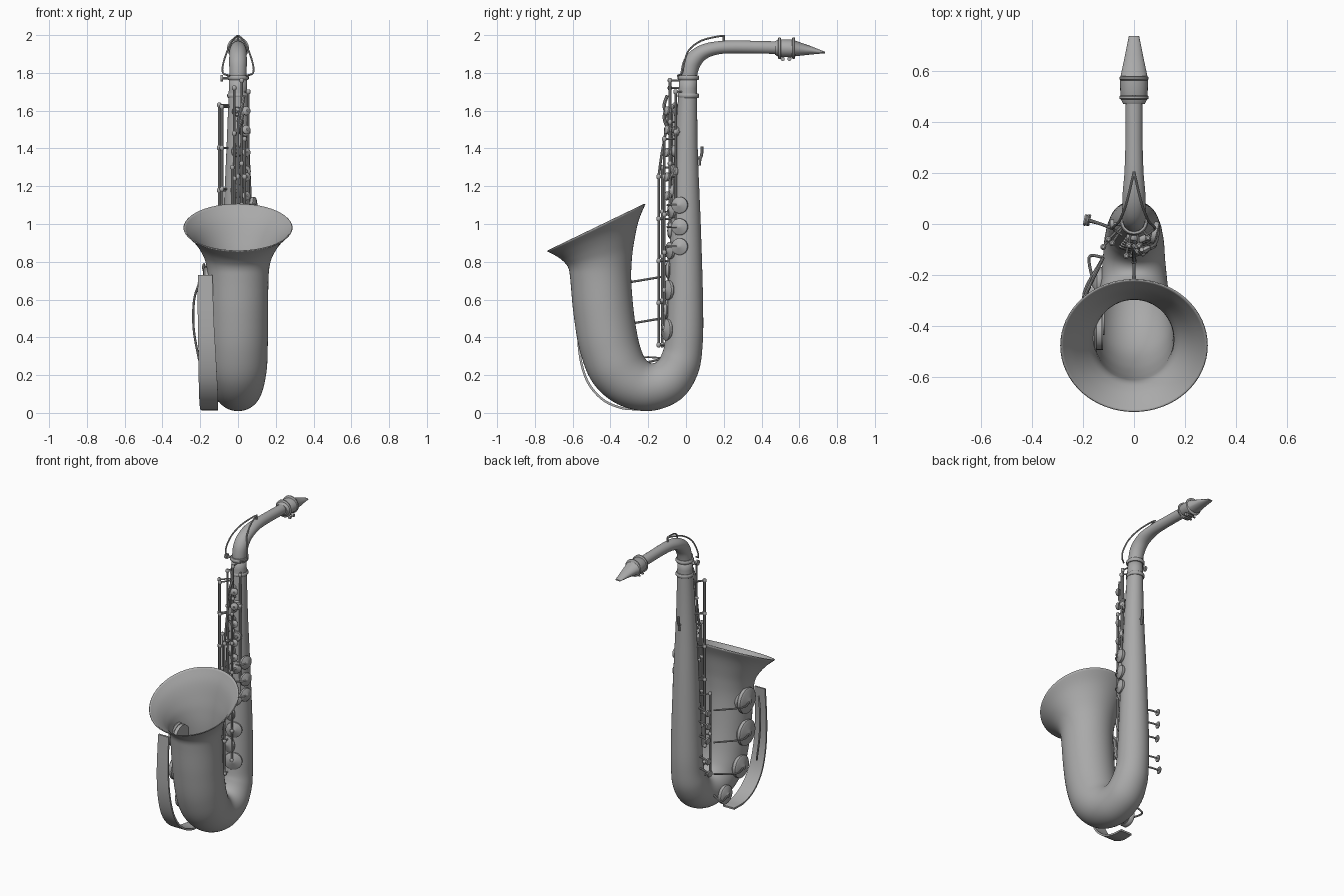
import bpy, bmesh, math
from mathutils import Vector

if "Cube" in bpy.data.objects:
    bpy.data.objects.remove(bpy.data.objects["Cube"])

GREY = (0.4, 0.4, 0.4, 1)
metal = bpy.data.materials.new("brushed grey metal")
metal.use_nodes = True
metal.diffuse_color = GREY
metal.node_tree.nodes["Principled BSDF"].inputs["Base Color"].default_value = GREY


def finish(name, bm, angle=40):
    me = bpy.data.meshes.new(name)
    bmesh.ops.recalc_face_normals(bm, faces=bm.faces)
    bm.to_mesh(me)
    bm.free()
    ob = bpy.data.objects.new(name, me)
    bpy.context.collection.objects.link(ob)
    me.materials.append(metal)
    bpy.ops.object.select_all(action="DESELECT")
    ob.select_set(True)
    bpy.context.view_layer.objects.active = ob
    bpy.ops.object.shade_smooth_by_angle(angle=math.radians(angle))
    return ob


def spline(points, steps):
    """Catmull-Rom samples through tuples of any length."""
    p = [Vector(q) for q in points]
    p = [2 * p[0] - p[1]] + p + [2 * p[-1] - p[-2]]
    out = []
    for i in range(1, len(p) - 2):
        a, b, c, d = p[i - 1:i + 3]
        for k in range(steps):
            t = k / steps
            out.append(0.5 * (2 * b + (c - a) * t + (2 * a - 5 * b + 4 * c - d) * t * t
                              + (3 * b - a - 3 * c + d) * t ** 3))
    return out + [p[-2]]


def loft(bm, rings, cap=False):
    loops = [[bm.verts.new(v) for v in r] for r in rings]
    n = len(loops[0])
    for a, b in zip(loops, loops[1:]):
        for i in range(n):
            bm.faces.new((a[i], a[(i + 1) % n], b[(i + 1) % n], b[i]))
    if cap:
        bm.faces.new(loops[0][::-1])
        bm.faces.new(loops[-1])


def bent_tube(name, edges, steps=5, sides=48, wall=0.0):
    """Round tube given by (y, z) of its outer and inner side outline."""
    rings = []
    for oy, oz, iy, iz in spline(edges, steps):
        o, i = Vector((0, oy, oz)), Vector((0, iy, iz))
        c, u = (o + i) / 2, (o - i) / 2
        r = u.length
        rings.append([c + u * math.cos(t) + Vector((r * math.sin(t), 0, 0))
                      for t in (2 * math.pi * k / sides for k in range(sides))])
    bm = bmesh.new()
    loft(bm, rings, cap=not wall)
    ob = finish(name, bm)
    if wall:
        m = ob.modifiers.new("wall", "SOLIDIFY")
        m.thickness = wall
        m.offset = -1
    return ob


def lathe(name, centre, axis, profile, sides=24):
    """Turned part: profile of (radius, distance along axis)."""
    c, d = Vector(centre), Vector(axis).normalized()
    u = d.orthogonal().normalized()
    w = d.cross(u)
    bm = bmesh.new()
    loft(bm, [[c + d * h + r * (u * math.cos(t) + w * math.sin(t))
               for t in (2 * math.pi * k / sides for k in range(sides))]
              for r, h in profile], cap=True)
    return finish(name, bm)


def wire(name, points, r=0.006, smooth=True, sides=8):
    path = spline(points, 5) if smooth else [Vector(p) for p in points]
    rings = []
    up = None
    for i, p in enumerate(path):
        d = (path[min(i + 1, len(path) - 1)] - path[max(i - 1, 0)]).normalized()
        u = d.orthogonal() if up is None else up - d * up.dot(d)
        up = u.normalized()
        w = d.cross(up)
        rings.append([p + r * (up * math.cos(t) + w * math.sin(t))
                      for t in (2 * math.pi * k / sides for k in range(sides))])
    bm = bmesh.new()
    loft(bm, rings, cap=True)
    return finish(name, bm)


def cup(name, centre, axis, r, h=0.02):
    return lathe(name, centre, axis, [(r * .9, -h), (r, -h * .7), (r, 0), (r * .85, h * .3),
                                      (r * .35, h * .4), (r * .2, h * .7)])


# Body, bow and flared bell in one tapering tube
bent_tube("body_and_bell", [
    (.058, 1.78, -.034, 1.78), (.062, 1.4, -.06, 1.4), (.078, 1.0, -.08, 1.0),
    (.09, .6, -.098, .6), (.088, .36, -.112, .38), (.06, .2, -.127, .315),
    (-.03, .07, -.15, .275), (-.19, .01, -.178, .262), (-.36, .045, -.205, .275),
    (-.49, .155, -.23, .315), (-.56, .32, -.255, .4), (-.595, .52, -.277, .54),
    (-.612, .70, -.29, .71), (-.622, .765, -.285, .83), (-.65, .803, -.272, .92),
    (-.69, .832, -.25, 1.02), (-.735, .855, -.215, 1.105)], steps=6, sides=64, wall=.006)

# Neck
bent_tube("neck", [
    (-.03, 1.76, .056, 1.76), (-.028, 1.81, .062, 1.80), (-.012, 1.87, .077, 1.84),
    (.03, 1.92, .11, 1.876), (.10, 1.955, .165, 1.897), (.2, 1.97, .23, 1.903),
    (.35, 1.97, .35, 1.903), (.5, 1.966, .5, 1.9)], sides=32)

# Collars joining neck and body, with clamp screw
for z, r in ((1.775, .052), (1.68, .052)):
    lathe("neck_collar", (.013, 0 + .0, z), (0, 0, 1),
          [(r, -.012), (r + .005, -.006), (r + .005, .006), (r, .012)]).location = (-.013, .013, 0)
wire("clamp_screw", [(-.04, 0, 1.772), (-.085, 0, 1.772)], .007, False)
lathe("clamp_knob", (-.085, 0, 1.772), (-1, 0, 0), [(.018, -.006), (.018, .008)], 12)

# Mouthpiece: oval sections narrowing to a flat tip
bm = bmesh.new()
rows = [(.47, .042, 1.967, 1.897), (.49, .053, 1.978, 1.884), (.575, .055, 1.976, 1.882),
        (.58, .052, 1.97, 1.888), (.66, .035, 1.942, 1.897), (.735, .02, 1.912, 1.904)]
loft(bm, [[(w * math.cos(t), y, (a + b) / 2 + (a - b) / 2 * math.sin(t))
           for t in (2 * math.pi * k / 28 for k in range(28))] for y, w, a, b in rows], cap=True)
finish("mouthpiece", bm, 30)
for y in (.495, .57):
    lathe("ligature_band", (0, y, 1.931), (0, 1, 0),
          [(.053, -.008), (.058, -.004), (.058, .004), (.053, .008)], 28)
for y in (.512, .547):
    wire("ligature_screw", [(-.035, y, 1.877), (.035, y, 1.877)], .006, False)
    lathe("ligature_knob", (.028, y, 1.874), (1, 0, 0), [(.011, 0), (.011, .014)], 12)

# Octave key loop over the neck
for s in (-1, 1):
    wire("octave_loop", [(s * .045, -.045, 1.785), (s * .08, -.02, 1.80), (s * .078, -.01, 1.85),
                         (s * .055, .015, 1.92), (s * .03, .08, 1.97), (s * .008, .17, 1.993),
                         (0, .205, 1.995)], .005)
wire("octave_pin", [(0, .2, 1.995), (0, .2, 1.965)], .006, False)

# Key guard strip running down the bell and under the bow
bm = bmesh.new()
strip = spline([(-.56, .73, -.213, -.135), (-.575, .5, -.213, -.128), (-.57, .32, -.21, -.118),
                (-.53, .17, -.208, -.11), (-.45, .07, -.205, -.105), (-.35, .022, -.2, -.105),
                (-.25, .012, -.19, -.105)], 5)
rows = []
for i, (y, z, a, b) in enumerate(strip):
    q, p = strip[min(i + 1, len(strip) - 1)], strip[max(i - 1, 0)]
    t = Vector((q[0] - p[0], q[1] - p[1])).normalized() * .012
    ny, nz = -t.y, t.x
    rows.append([(a, y, z), (b, y, z), (b, y + abs(ny), z + abs(nz)), (a, y + abs(ny), z + abs(nz))])
loft(bm, rows, cap=True)
finish("key_guard", bm)

# Large bell and bow keys with their levers
for y, z, x, r in ((-.42, .69, -.175, .085), (-.42, .47, -.172, .085),
                   (-.37, .255, -.165, .075), (-.23, .11, -.145, .062)):
    cup("bell_key", (x, y, z), (-1, 0, 0), r, .028)
    wire("bell_key_arm", [(x - .014, y, z), (x - .03, y + .1, z), (-.12, -.13, z + .03)], .006)
    lathe("tone_hole", (x, y, z), (1, 0, 0), [(r * .85, 0), (r * .85, .05)])
wire("bell_key_guard_wire", [(-.2, -.5, .7), (-.232, -.47, .6), (-.235, -.46, .45),
                             (-.21, -.47, .3), (-.2, -.48, .27)], .006)
wire("bell_brace", [(.0, -.27, .285), (0, -.2, .295), (0, -.09, .285)], .005)

# Long hinge rods with posts: x, y, bottom, top
for x, y, lo, hi in ((0, -.145, .36, 1.25), (-.03, -.125, .36, 1.3), (.035, -.115, .45, 1.45),
                     (-.1, -.06, .5, 1.63), (-.085, -.075, .75, 1.62), (-.02, -.085, 1.0, 1.72),
                     (.02, -.085, 1.1, 1.76), (.055, -.055, .85, 1.7), (-.12, -.09, .3, .85)):
    wire("hinge_rod", [(x, y, lo), (x, y, hi)], .007, False)
    n = max(2, round((hi - lo) / .22))
    for k in range(n + 1):
        z = lo + (hi - lo) * k / n
        wire("rod_post", [(x * .5, -.01, z), (x, y, z)], .005, False)
        lathe("post_ball", (x, y, z), (0, 0, 1), [(.006, -.013), (.012, -.006), (.012, .006), (.006, .013)], 10)
wire("curved_key_lever", [(0, -.145, 1.25), (0, -.13, 1.36), (0, -.105, 1.5), (.01, -.09, 1.6)], .007)

# Front key cups stacked along the body
for k in range(12):
    z = .44 + k * .105
    r = .058 - k * .003
    s = (-1) ** k
    yf = -.108 + .05 * (z - .44) / 1.15
    cup("stack_key", (s * .022 + .015, yf, z), (s * .35 + .1, -1, 0), r, .018)
for z in (1.15, 1.25, 1.38, 1.5, 1.6):
    cup("finger_pearl", (.045, -.105, z), (.5, -1, .2), .024, .012)
for z in (1.58, 1.64):
    wire("palm_key", [(.0, -.085, z - .1), (.02, -.115, z - .02), (.03, -.1, z + .04)], .009)

# Side tone-hole cups
for z in (.88, .985, 1.1):
    cup("side_cup", (.088, -.035, z), (1, -.25, 0), .044, .018)
    wire("side_cup_arm", [(.095, -.035, z), (.085, -.075, z), (.05, -.1, z)], .005)

# Side touch keys
for z, out in ((.77, .18), (.68, .18), (.58, .175), (.44, .18), (.36, .19)):
    wire("side_key_stem", [(-.08, -.02, z), (-.13, .0, z + .005), (-out, .015, z)], .006)
    lathe("side_key_touch", (-out, .015, z), (-1, .2, 0), [(.022, -.004), (.024, 0), (.02, .006)], 14)

# Thumb hook on the back
wire("thumb_hook", [(0, .055, 1.35), (0, .075, 1.35), (0, .083, 1.37), (0, .085, 1.41)], .008)
wire("thumb_hook_foot", [(0, .075, 1.35), (0, .072, 1.31)], .007, False)
